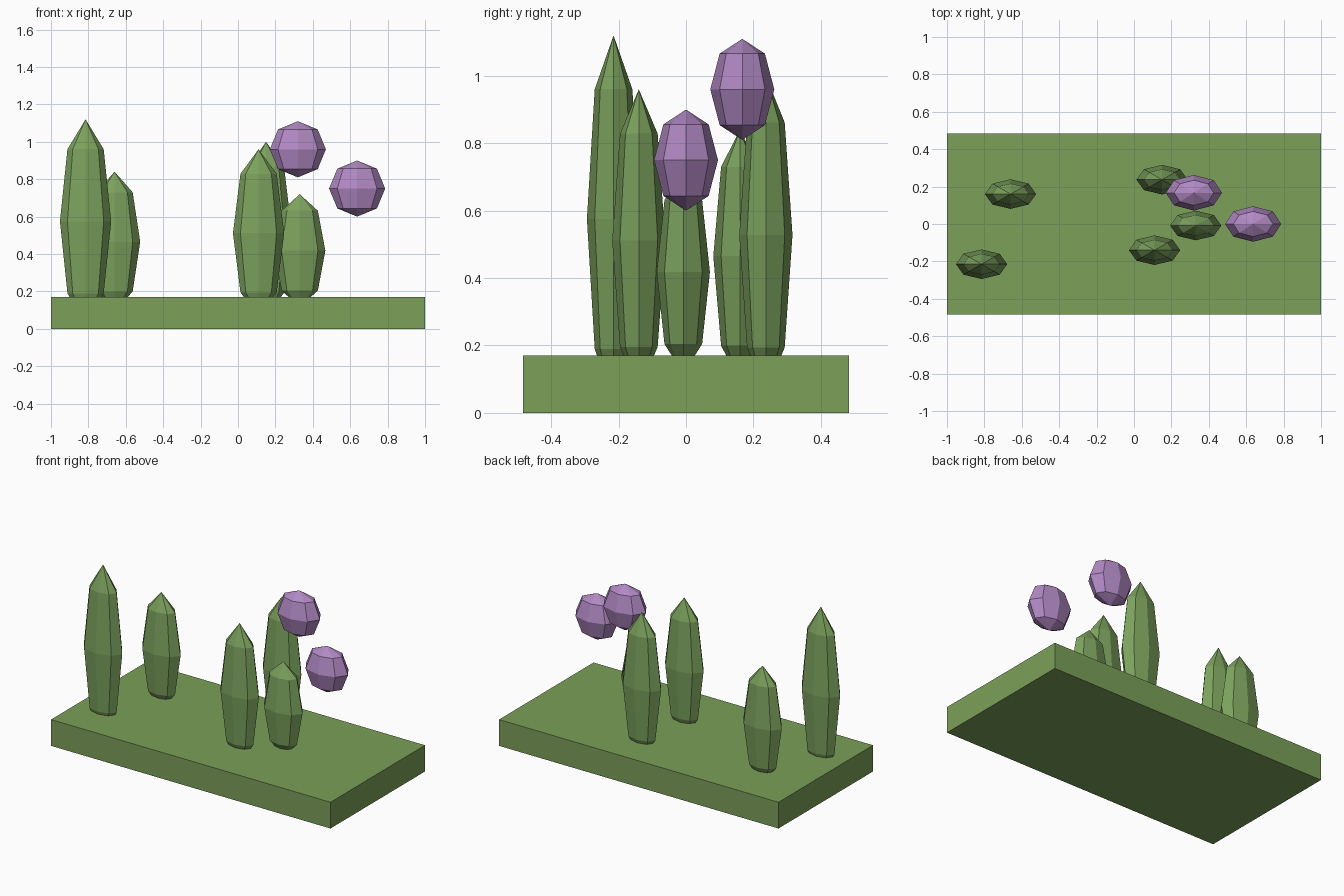
import bpy

if "Cube" in bpy.data.objects:
    bpy.data.objects.remove(bpy.data.objects["Cube"])


def material(name, rgb):
    m = bpy.data.materials.new(name)
    m.diffuse_color = (*rgb, 1)
    m.use_nodes = True
    m.node_tree.nodes["Principled BSDF"].inputs["Base Color"].default_value = m.diffuse_color
    return m


grass = material("grass_green", (0.20, 0.35, 0.10))
leaf = material("leaf_green", (0.20, 0.36, 0.11))
petal = material("petal_purple", (0.44, 0.25, 0.55))


def faceted_ball(name, center, radii, mat):
    """Low-poly 8 x 4 sphere stretched to the given radii."""
    bpy.ops.mesh.primitive_uv_sphere_add(segments=8, ring_count=4, radius=1, location=center)
    ob = bpy.context.object
    ob.name = name
    ob.scale = radii
    bpy.ops.object.transform_apply(location=False, rotation=False, scale=True)
    ob.data.materials.append(mat)


# Ground slab
bpy.ops.mesh.primitive_cube_add(size=1, location=(0, 0, 0.085))
slab = bpy.context.object
slab.name = "ground_slab"
slab.scale = (2, 0.966, 0.17)
bpy.ops.object.transform_apply(location=False, rotation=False, scale=True)
slab.data.materials.append(grass)

# Upright leaves, rooted inside the slab: x, y, widest height, tip height
leaves = [
    (-0.815, -0.215, 0.575, 1.12),
    (-0.66, 0.16, 0.465, 0.84),
    (0.11, -0.14, 0.512, 0.96),
    (0.15, 0.237, 0.528, 1.0),
    (0.33, -0.008, 0.418, 0.72),
]
for i, (x, y, mid, tip) in enumerate(leaves, 1):
    faceted_ball(f"leaf_{i}", (x, y, mid), (0.137, 0.079, tip - mid), leaf)

# Floating flower heads
for i, c in enumerate([(0.32, 0.167, 0.96), (0.637, 0.0, 0.75)], 1):
    faceted_ball(f"flower_head_{i}", c, (0.15, 0.095, 0.15), petal)
